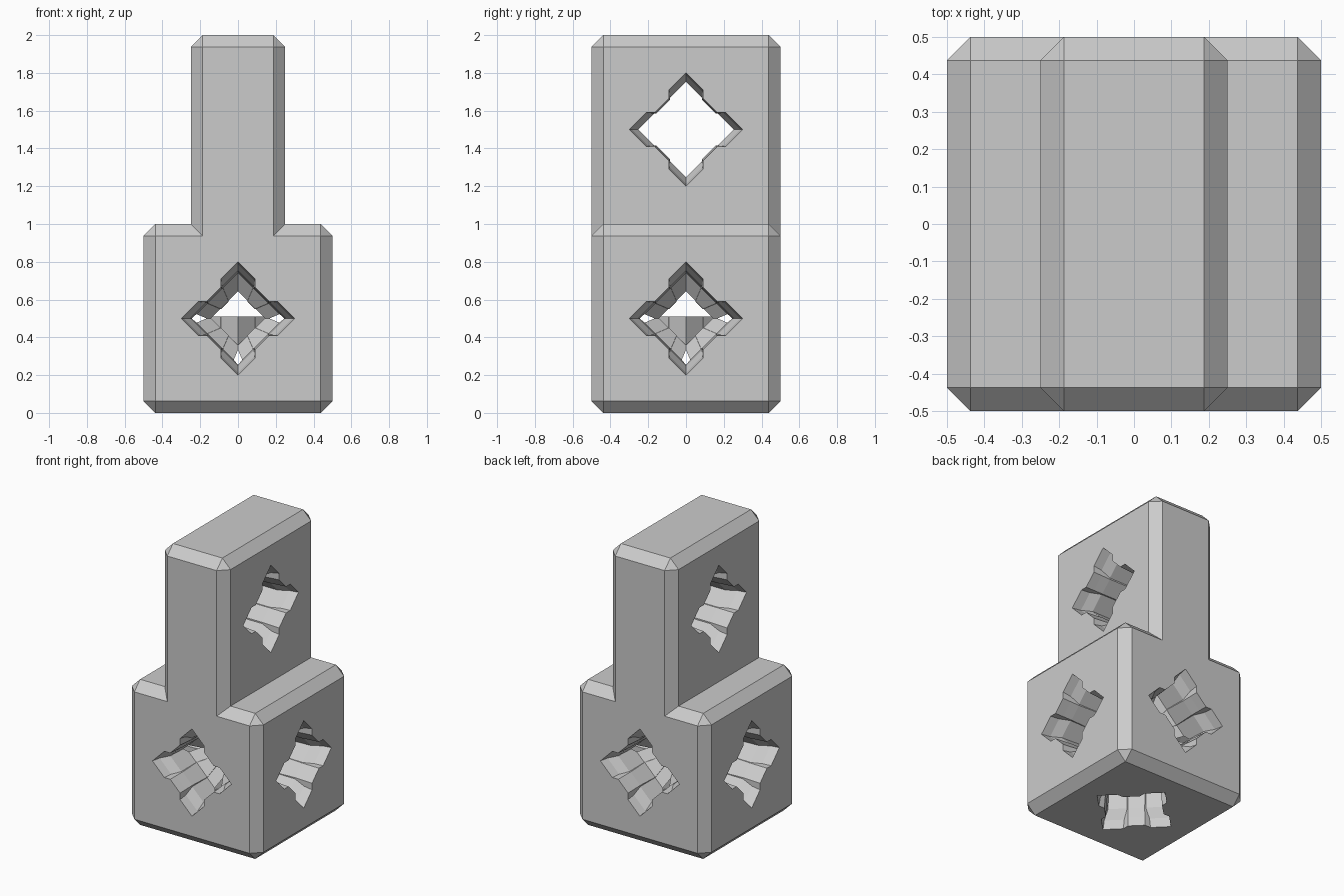
import bpy
import bmesh
from math import pi
from mathutils import Matrix

cube = bpy.data.objects.get("Cube")
if cube:
    bpy.data.objects.remove(cube, do_unlink=True)

GREY = (0.6, 0.6, 0.6, 1)
mat = bpy.data.materials.new("plain grey")
mat.use_nodes = True
mat.diffuse_color = GREY
mat.node_tree.nodes["Principled BSDF"].inputs["Base Color"].default_value = GREY

C = 0.0625          # chamfer width
HALF = 0.5          # half depth of the block


def make_object(name, bm):
    bmesh.ops.recalc_face_normals(bm, faces=bm.faces)
    mesh = bpy.data.meshes.new(name)
    bm.to_mesh(mesh)
    bm.free()
    mesh.materials.append(mat)
    obj = bpy.data.objects.new(name, mesh)
    bpy.context.collection.objects.link(obj)
    return obj


def loft(name, rings):
    """Skin a list of equal length rings and cap both ends."""
    bm = bmesh.new()
    loops = [[bm.verts.new(p) for p in ring] for ring in rings]
    n = len(loops[0])
    for a, b in zip(loops, loops[1:]):
        for i in range(n):
            j = (i + 1) % n
            bm.faces.new((a[i], a[j], b[j], b[i]))
    bm.faces.new(loops[0])
    bm.faces.new(loops[-1])
    return bm


# Chamfered stepped block: right half of the outline, mirrored for the left
outer = [(0.5 - C, 0), (0.5, C), (0.5, 1 - C), (0.5 - C, 1), (0.25, 1),
         (0.25, 2 - C), (0.25 - C, 2)]
inner = [(0.5 - C, C), (0.5 - C, C), (0.5 - C, 1 - C), (0.5 - C, 1 - C),
         (0.25 - C, 1 - C), (0.25 - C, 2 - C), (0.25 - C, 2 - C)]


def outline(half, y):
    full = half + [(-x, z) for x, z in reversed(half)]
    return [(x, y, z) for x, z in full]


bm = loft("block", [outline(inner, -HALF), outline(outer, C - HALF),
                    outline(outer, HALF - C), outline(inner, HALF)])
bmesh.ops.remove_doubles(bm, verts=bm.verts, dist=1e-5)
block = make_object("stepped_block", bm)


# Diamond sockets with four pointed notches at the mouth
def section(tip, diamond, w, h):
    quarter = [(0, tip), (w, tip - w), (w, diamond - w),
               (diamond - w, w), (tip - w, w)]
    pts = []
    for _ in range(4):
        pts += [(x, y, h) for x, y in quarter]
        quarter = [(y, -x) for x, y in quarter]
    return pts


# depth, notch tip, diamond radius, notch half width
MOUTH = [(-0.05, 0.3, 0.255, 0.09), (0, 0.3, 0.255, 0.09),
         (0.06, 0.288, 0.25, 0.088), (0.125, 0.252, 0.243, 0.085)]
THROAT = [(0.28, 0.243, 0.24, 0.08), (0.35, 0.143, 0.14, 0.05)]


def socket(name, stations, half_length, centre, rotation, through=True):
    rings = [section(t, d, w, h - half_length) for h, t, d, w in stations]
    if through:
        rings += [section(t, d, w, half_length - h)
                  for h, t, d, w in reversed(stations)]
    else:
        rings.append(section(*stations[-1][1:], 0.01))
    bm = loft(name, rings)
    bmesh.ops.transform(bm, matrix=Matrix.Translation(centre) @ rotation,
                        verts=bm.verts)
    cutter = make_object(name, bm)
    cutter.hide_render = True
    return cutter


ALONG_X = Matrix.Rotation(pi / 2, 4, "Y")
ALONG_Y = Matrix.Rotation(pi / 2, 4, "X")
cutters = [
    socket("post_socket", MOUTH, 0.25, (0, 0, 1.5), ALONG_X),
    socket("side_socket", MOUTH + THROAT, HALF, (0, 0, 0.5), ALONG_X),
    socket("front_socket", MOUTH + THROAT, HALF, (0, 0, 0.5), ALONG_Y),
    socket("base_socket", MOUTH + THROAT, HALF, (0, 0, 0.5),
           Matrix.Identity(4), through=False),
]

# Cut the sockets, then drop the cutters
bpy.context.view_layer.objects.active = block
for cutter in cutters:
    mod = block.modifiers.new(cutter.name, "BOOLEAN")
    mod.operation = "DIFFERENCE"
    mod.solver = "EXACT"
    mod.object = cutter
    bpy.ops.object.modifier_apply(modifier=mod.name)
    bpy.data.objects.remove(cutter, do_unlink=True)
